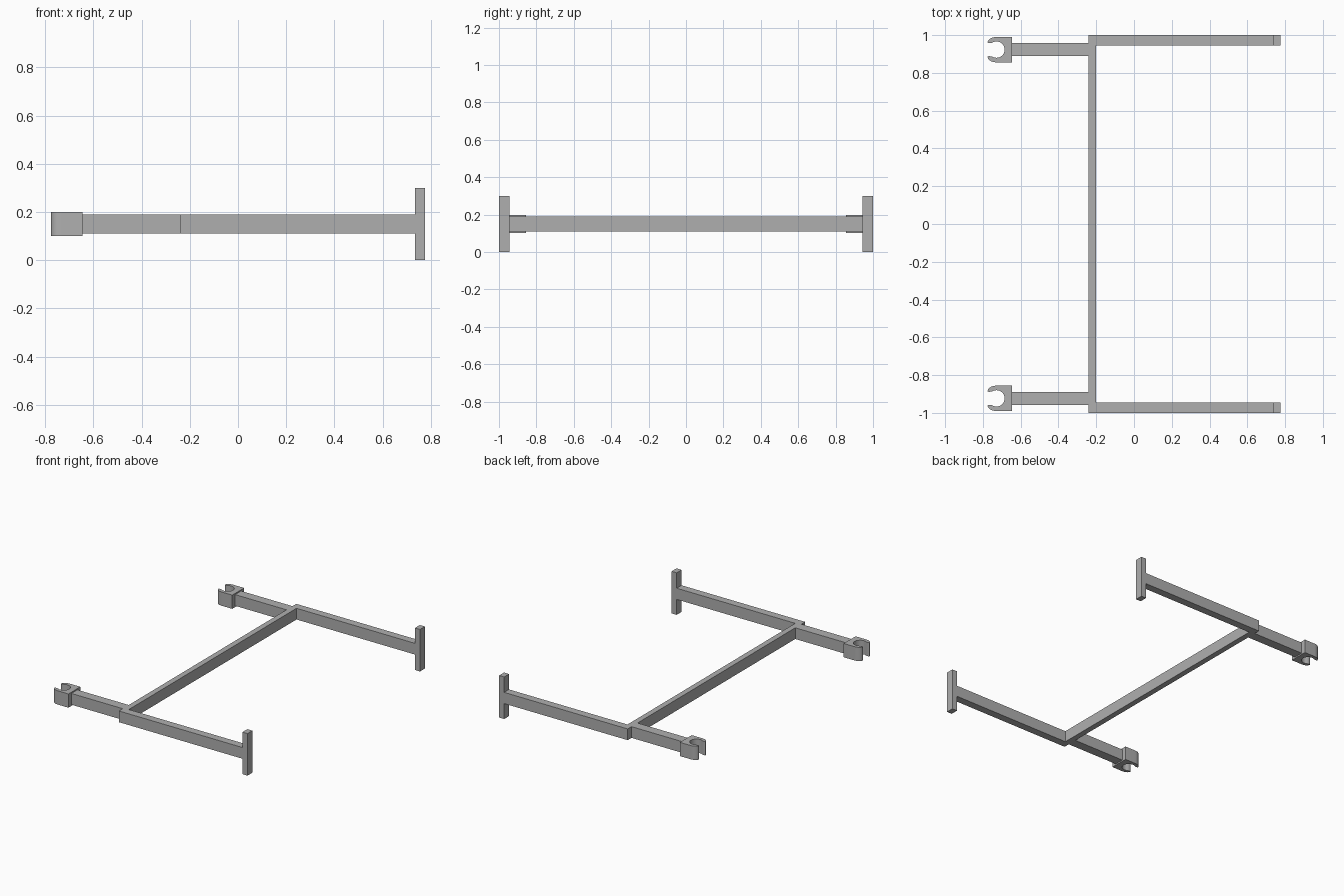
import bpy, bmesh
from math import sin, cos, radians

MID = 0.15  # height of the frame's centre line

old = bpy.data.objects.get("Cube")
if old:
    bpy.data.objects.remove(old, do_unlink=True)

grey = bpy.data.materials.new("plain grey")
grey.use_nodes = True
colour = (0.43, 0.43, 0.43, 1)
grey.diffuse_color = colour
grey.node_tree.nodes["Principled BSDF"].inputs["Base Color"].default_value = colour


def extrude_outline(name, outline, half_height):
    """Extrude a flat xy outline evenly about the centre height."""
    bm = bmesh.new()
    face = bm.faces.new([bm.verts.new((x, y, MID - half_height)) for x, y in outline])
    moved = bmesh.ops.extrude_face_region(bm, geom=[face])["geom"]
    verts = [v for v in moved if isinstance(v, bmesh.types.BMVert)]
    bmesh.ops.translate(bm, verts=verts, vec=(0, 0, 2 * half_height))
    bmesh.ops.recalc_face_normals(bm, faces=bm.faces)
    mesh = bpy.data.meshes.new(name)
    bm.to_mesh(mesh)
    bm.free()
    mesh.materials.append(grey)
    obj = bpy.data.objects.new(name, mesh)
    bpy.context.collection.objects.link(obj)
    return obj


def smooth(obj):
    bpy.ops.object.select_all(action='DESELECT')
    obj.select_set(True)
    bpy.context.view_layer.objects.active = obj
    bpy.ops.object.shade_smooth_by_angle(angle=radians(35))


def arc(cx, cy, rx, ry, start, end, steps):
    angles = [radians(start + (end - start) * i / steps) for i in range(steps + 1)]
    return [(cx + rx * cos(a), cy + ry * sin(a)) for a in angles]


# Frame: cross bar, two long arms and two short stubs in one outline
half = [(-0.20, 0.945), (0.735, 0.945), (0.735, 1.0), (-0.24, 1.0),
        (-0.24, 0.957), (-0.645, 0.957), (-0.645, 0.889), (-0.24, 0.889)]
extrude_outline("frame", half + [(x, -y) for x, y in reversed(half)], 0.04)

# Open snap clip: rounded jaws around a circular seat
CLIP_Y = 0.923
upper = [(-0.645, 0.067)]
upper += arc(-0.73, 0.037, 0.045, 0.03, 90, 180, 8)
upper += [(-0.768, 0.034), (-0.754, 0.036)]
upper += arc(-0.728, 0, 0.043, 0.043, 115, 0, 14)
lower = [(x, -y) for x, y in reversed(upper[:-1])]

for side, label in ((1, "back"), (-1, "front")):
    clip = extrude_outline(label + "_clip",
                           [(x, y + side * CLIP_Y) for x, y in upper + lower], 0.049)
    smooth(clip)
    # Upright post closing the end of the arm
    inner, outer = side * 0.945, side * 1.0
    extrude_outline(label + "_end_post",
                    [(0.735, inner), (0.775, inner), (0.775, outer), (0.735, outer)], MID)
